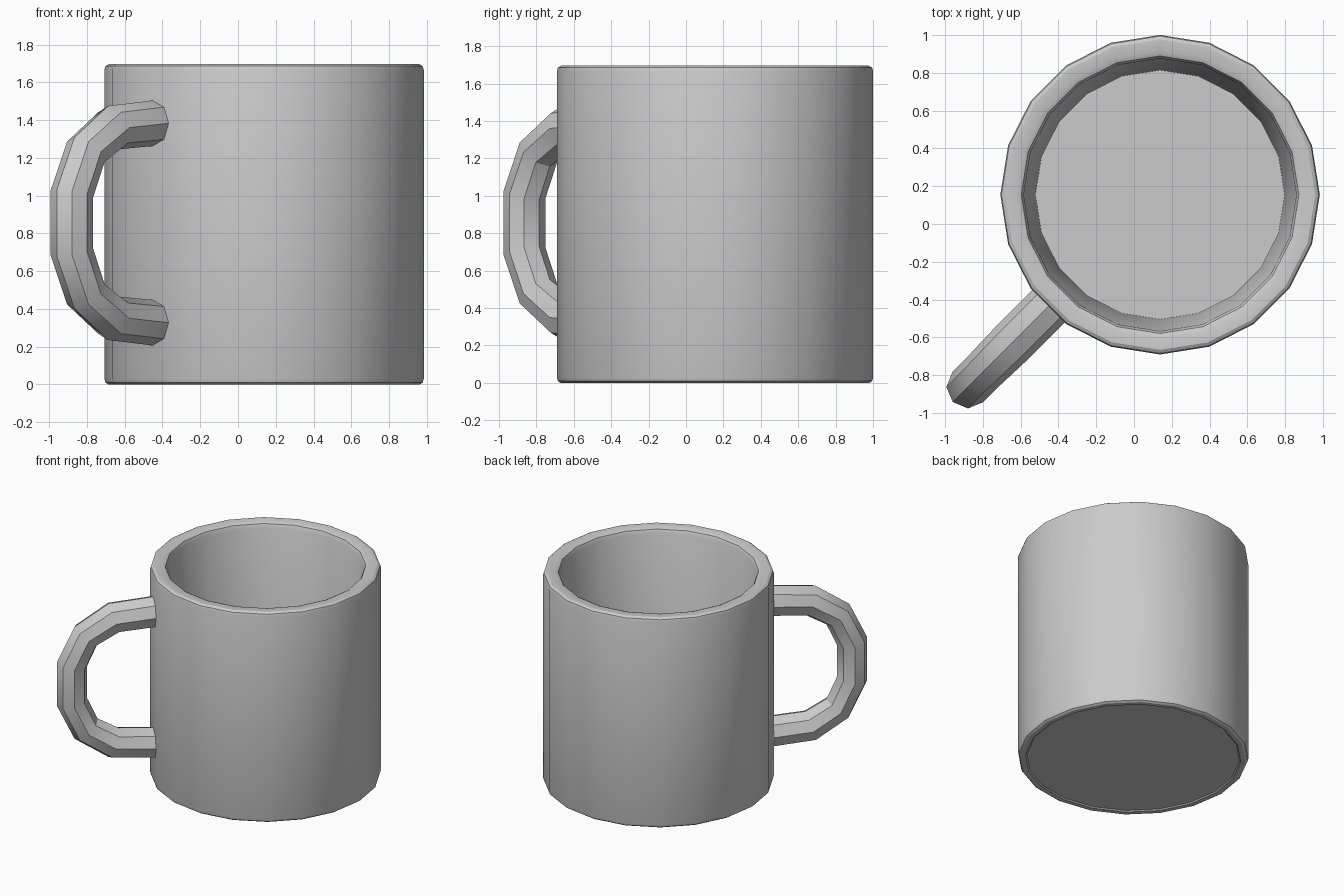
import bpy, bmesh
from math import sin, cos, pi, radians
from mathutils import Vector

if "Cube" in bpy.data.objects:
    bpy.data.objects.remove(bpy.data.objects["Cube"])

CENTRE = Vector((0.138, 0.155, 0))


def skin(name, rings, cap):
    """Join successive equal-sized rings of points with quads."""
    bm = bmesh.new()
    loops = [[bm.verts.new(p) for p in ring] for ring in rings]
    n = len(loops[0])
    for a, b in zip(loops, loops[1:]):
        for i in range(n):
            j = (i + 1) % n
            bm.faces.new((a[i], a[j], b[j], b[i]))
    if cap:
        bm.faces.new(loops[0])
        bm.faces.new(loops[-1])
    bmesh.ops.recalc_face_normals(bm, faces=bm.faces)
    mesh = bpy.data.meshes.new(name)
    bm.to_mesh(mesh)
    bm.free()
    obj = bpy.data.objects.new(name, mesh)
    bpy.context.collection.objects.link(obj)
    obj.location = CENTRE
    bpy.ops.object.select_all(action='DESELECT')
    obj.select_set(True)
    bpy.context.view_layer.objects.active = obj
    bpy.ops.object.shade_smooth_by_angle(angle=radians(30))
    return obj


# Cup body: 20-sided turned profile (radius, height), from base to inner floor
profile = [(0.78, 0.008), (0.79, 0.0), (0.825, 0.0), (0.84, 0.01), (0.846, 0.03),
           (0.846, 1.665), (0.84, 1.685), (0.822, 1.696), (0.76, 1.696),
           (0.735, 1.685), (0.722, 1.655), (0.66, 0.12)]
SIDES = 20
skin("cup_body", [[(r * cos(2 * pi * i / SIDES), r * sin(2 * pi * i / SIDES), z)
                   for i in range(SIDES)] for r, z in profile], True)

# Handle: octagonal tube along a mirrored path (distance from axis, height)
MID = 0.855
half = [(0.78, 1.387), (1.13, 1.36), (1.335, 1.232), (1.441, 1.005)]
path = [Vector(p) for p in half + [(r, 2 * MID - z) for r, z in reversed(half)]]
outward = Vector((cos(radians(225)), sin(radians(225)), 0))
side = Vector((-outward.y, outward.x, 0))
up = Vector((0, 0, 1))

rings = []
for k, p in enumerate(path):
    before = (p - path[k - 1]).normalized() if k else Vector((1, 0))
    after = (path[k + 1] - p).normalized() if k < len(path) - 1 else Vector((-1, 0))
    tangent = (before + after).normalized()
    normal = outward * -tangent.y + up * tangent.x
    radius = 0.121 if k in (0, 1, 6, 7) else 0.114
    centre = outward * p.x + up * p.y
    rings.append([centre + radius * (normal * cos(i * pi / 4) + side * sin(i * pi / 4))
                  for i in range(8)])
skin("handle", rings, True)
